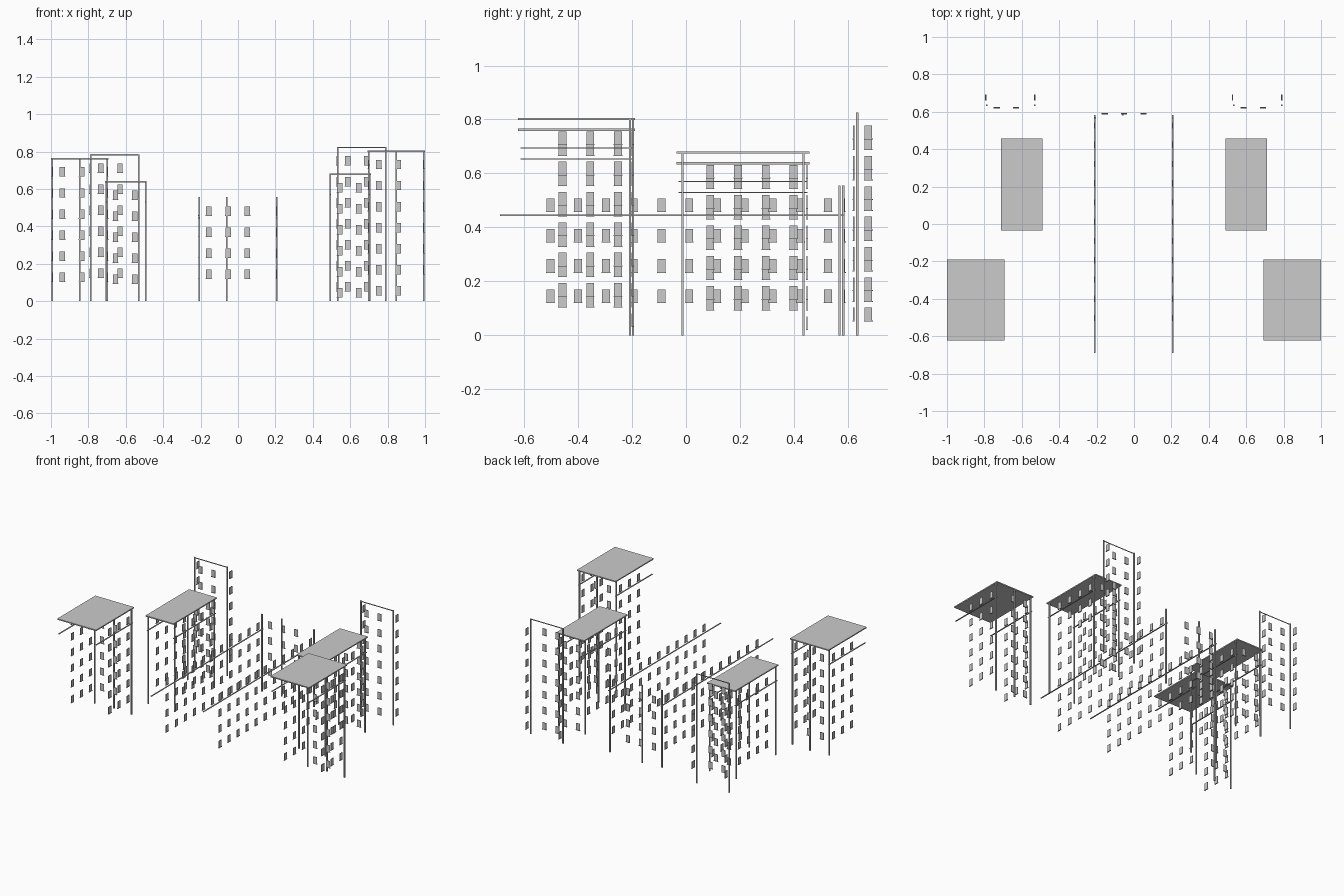
import bpy, bmesh
from mathutils import Matrix, Vector

if "Cube" in bpy.data.objects:
    bpy.data.objects.remove(bpy.data.objects["Cube"])

STEP_Z, STEP_W = 0.1125, 0.103      # floor height and window pitch


def add_box(bm, c, s):
    m = Matrix.Translation(Vector(c)) @ Matrix.Diagonal((*s, 1))
    bmesh.ops.create_cube(bm, size=1, matrix=m)


def make(name, boxes):
    bm = bmesh.new()
    for c, s in boxes:
        add_box(bm, c, s)
    me = bpy.data.meshes.new(name)
    bm.to_mesh(me)
    bm.free()
    ob = bpy.data.objects.new(name, me)
    bpy.context.collection.objects.link(ob)
    return ob


def windows(name, axis, wall, out, first, cols, top, rows):
    """Grid of panes with sills on a wall; axis is the direction the wall faces."""
    boxes = []
    for i in range(cols):
        for k in range(rows):
            a, z = first + i * STEP_W, top - k * STEP_Z
            w = wall + out * 0.003
            if axis == 'x':
                boxes.append(((w, a, z), (0.004, 0.029, 0.048)))
                boxes.append(((w + out * 0.001, a, z - 0.025), (0.007, 0.033, 0.003)))
            else:
                boxes.append(((a, w, z), (0.029, 0.004, 0.048)))
                boxes.append(((a, w + out * 0.001, z - 0.025), (0.033, 0.007, 0.003)))
    make(name, boxes)


def posts(name, points, h):
    make(name, [((x, y, h / 2), (0.008, 0.008, h)) for x, y in points])


def block(name, x0, x1, y0, y1, h, post_pts, side_first, side_cols, side_rows,
          back_off, back_rows):
    # roof slab
    make(name + "_roof", [(((x0 + x1) / 2, (y0 + y1) / 2, h - 0.005),
                           (x1 - x0, y1 - y0, 0.008))])
    # corner posts
    posts(name + "_posts", post_pts, h - 0.008)
    # ledges along both side walls
    make(name + "_ledges", [((x, (y0 + y1) / 2, h - 0.113),
                             (0.008, y1 - y0 - 0.016, 0.004)) for x in (x0 + 0.006, x1 - 0.006)])
    # windows on side and rear walls
    windows(name + "_left_windows", 'x', x0 + 0.009, -1, side_first, side_cols,
            h - 0.075, side_rows)
    windows(name + "_right_windows", 'x', x1 - 0.009, 1, side_first, side_cols,
            h - 0.075, side_rows)
    windows(name + "_rear_windows", 'y', y1 - 0.013, 1, x0 + back_off, 2,
            h - 0.075, back_rows)


# front and middle blocks, left and right (right ones are taller)
for tag, fx, mx, dh, extra in (("left", -1.0, -0.71, 0, 0),
                               ("right", 0.692, 0.488, 0.04, 1)):
    block("front_block_" + tag, fx, fx + 0.308, -0.622, -0.19, 0.767 + dh,
          [(fx + 0.008, -0.208), (fx + 0.3, -0.208), (fx + 0.153, -0.197)],
          -0.458, 3, 6, 0.061, 6 + extra)
    block("middle_block_" + tag, mx, mx + 0.222, -0.035, 0.458, 0.643 + dh,
          [(mx + a, b) for a in (0.006, 0.216) for b in (-0.013, 0.436)],
          0.09, 4, 5, 0.055, 5 + extra)

# rear towers: posts, thin top trim, windows on front and both sides
for tag, x0, h, rows in (("left", -0.79, 0.785, 6), ("right", 0.53, 0.825, 7)):
    x1 = x0 + 0.257
    name = "rear_tower_" + tag
    posts(name + "_posts", [(x0 + 0.002, 0.635), (x1 + 0.002, 0.635)], h)
    make(name + "_trim", [(((x0 + x1) / 2 + 0.002, 0.631, h - 0.003), (x1 - x0, 0.001, 0.007))])
    windows(name + "_front_windows", 'y', 0.625, -1, x0 + 0.056, 2, h - 0.072, rows)
    windows(name + "_left_windows", 'x', x0 + 0.001, -1, 0.676, 1, h - 0.072, rows)
    windows(name + "_right_windows", 'x', x1 - 0.001, 1, 0.676, 1, h - 0.072, rows)

# central long block
posts("central_posts", [(-0.208, 0.569), (0.206, 0.569), (-0.061, 0.583)], 0.556)
make("central_ledges", [((x, -0.053, 0.445), (0.008, 1.274, 0.004)) for x in (-0.209, 0.207)])
windows("central_left_windows", 'x', -0.207, -1, -0.503, 11, 0.483, 4)
windows("central_right_windows", 'x', 0.205, 1, -0.503, 11, 0.483, 4)
windows("central_rear_windows", 'y', 0.585, 1, -0.156, 3, 0.483, 4)
